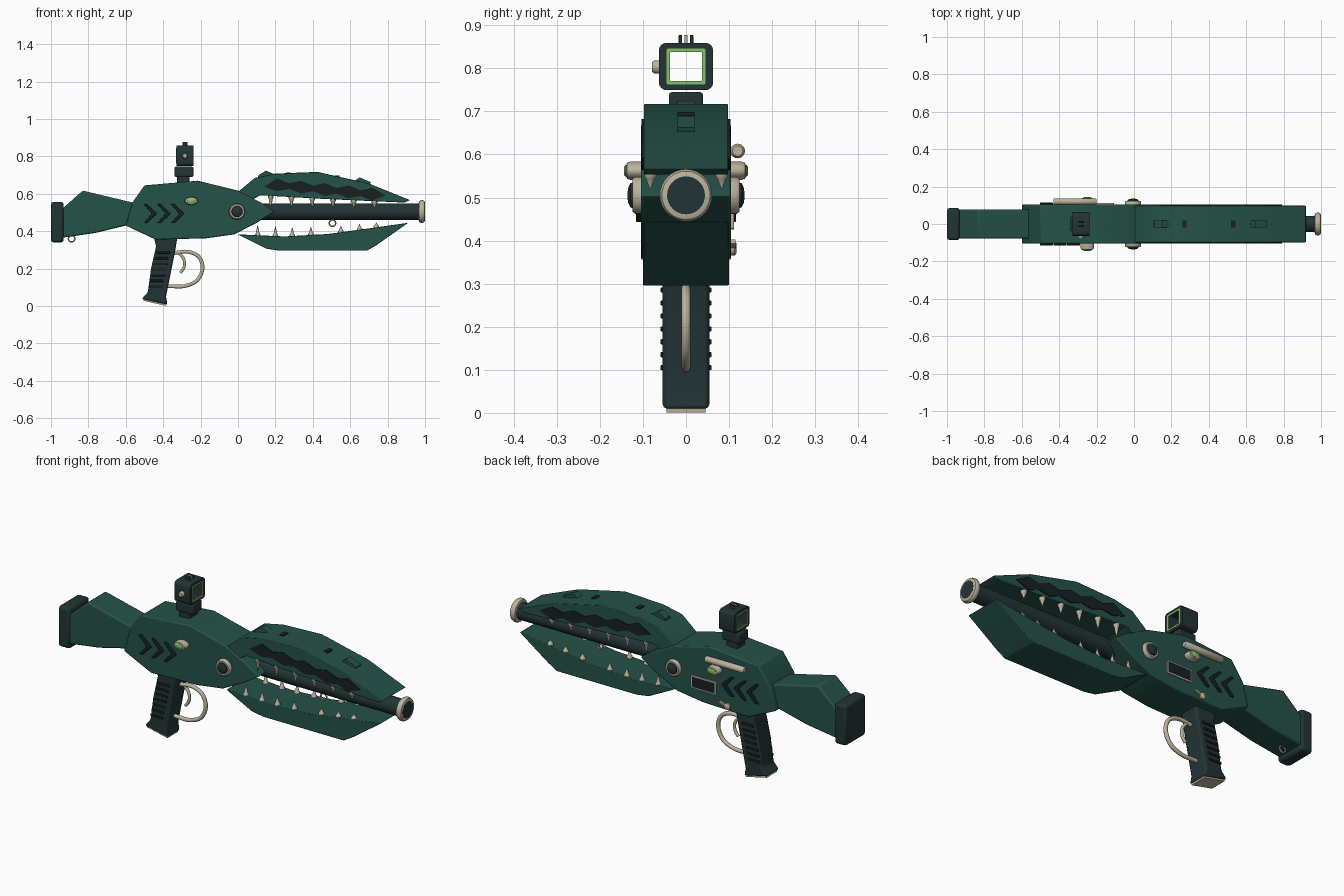
import bpy, bmesh, math
from mathutils import Vector, Matrix

if "Cube" in bpy.data.objects:
    bpy.data.objects.remove(bpy.data.objects["Cube"])


def material(name, rgb):
    m = bpy.data.materials.new(name)
    m.diffuse_color = (*rgb, 1)
    m.use_nodes = True
    m.node_tree.nodes["Principled BSDF"].inputs["Base Color"].default_value = m.diffuse_color
    return m


TEAL = material("deep teal", (0.018, 0.085, 0.066))
DARK = material("gunmetal", (0.016, 0.034, 0.036))
BLACK = material("near black", (0.009, 0.014, 0.016))
BONE = material("bone", (0.50, 0.45, 0.34))
GREEN = material("glow green", (0.22, 0.55, 0.13))


def finish(name, bm, mat, bevel=0.0, angle=30):
    bmesh.ops.recalc_face_normals(bm, faces=bm.faces)
    me = bpy.data.meshes.new(name)
    bm.to_mesh(me)
    bm.free()
    ob = bpy.data.objects.new(name, me)
    bpy.context.collection.objects.link(ob)
    me.materials.append(mat)
    if bevel:
        b = ob.modifiers.new("bevel", 'BEVEL')
        b.width, b.segments, b.limit_method = bevel, 2, 'ANGLE'
    for o in bpy.context.selected_objects:
        o.select_set(False)
    ob.select_set(True)
    bpy.context.view_layer.objects.active = ob
    bpy.ops.object.shade_smooth_by_angle(angle=math.radians(angle))
    return ob


def slab(name, pts, y0, y1, mat, bevel=0.0):
    """Side profile in x,z extruded between two y values."""
    bm = bmesh.new()
    a = [bm.verts.new((x, y0, z)) for x, z in pts]
    b = [bm.verts.new((x, y1, z)) for x, z in pts]
    bm.faces.new(a)
    bm.faces.new(b[::-1])
    for i in range(len(pts)):
        j = (i + 1) % len(pts)
        bm.faces.new((a[i], b[i], b[j], a[j]))
    return finish(name, bm, mat, bevel)


def box(name, x0, x1, y0, y1, z0, z1, mat, bevel=0.0):
    return slab(name, [(x0, z0), (x1, z0), (x1, z1), (x0, z1)], y0, y1, mat, bevel)


def lathe(name, prof, loc, axis, mat, n=32, squash=1.0):
    """Profile of (radius, height) turned round an axis; squash flattens it."""
    bm = bmesh.new()
    rings = [[bm.verts.new((r * math.cos(k * math.tau / n), r * squash * math.sin(k * math.tau / n), h))
              for k in range(n)] for r, h in prof]
    for a, b in zip(rings, rings[1:]):
        for k in range(n):
            bm.faces.new((a[k], a[(k + 1) % n], b[(k + 1) % n], b[k]))
    bm.faces.new(rings[0])
    bm.faces.new(rings[-1])
    rot = {'x': Matrix.Rotation(math.pi / 2, 4, 'Y'), '-y': Matrix.Rotation(math.pi / 2, 4, 'X'),
           'y': Matrix.Rotation(-math.pi / 2, 4, 'X'), 'z': Matrix.Identity(4),
           '-z': Matrix.Rotation(math.pi, 4, 'X')}[axis]
    bm.transform(Matrix.Translation(loc) @ rot)
    return finish(name, bm, mat, 0, 40)


def tube(name, pts, r, mat, cyclic=False):
    cu = bpy.data.curves.new(name, 'CURVE')
    cu.dimensions, cu.bevel_depth, cu.bevel_resolution = '3D', r, 3
    cu.resolution_u, cu.use_fill_caps = 6, True
    sp = cu.splines.new('BEZIER')
    sp.bezier_points.add(len(pts) - 1)
    for p, co in zip(sp.bezier_points, pts):
        p.co = co
        p.handle_left_type = p.handle_right_type = 'AUTO'
    sp.use_cyclic_u = cyclic
    cu.materials.append(mat)
    ob = bpy.data.objects.new(name, cu)
    bpy.context.collection.objects.link(ob)
    return ob


def loop(name, c, r, thick, mat):
    x, y, z = c
    tube(name, [(x + r * math.cos(a), y, z + r * math.sin(a)) for a in (0, 1.571, 3.142, 4.712)], thick, mat, True)


def round_rect(w, h, r):
    out = []
    for sx, sy, a0 in ((1, 1, 0), (-1, 1, 1), (-1, -1, 2), (1, -1, 3)):
        for k in range(5):
            a = (a0 + k / 4) * math.pi / 2
            out.append((sx * (w - r) + r * math.cos(a), sy * (h - r) + r * math.sin(a)))
    return out


def frame(name, outer, inner, d0, d1, place, mat):
    """Hollow rounded rectangle; place maps (u, v, depth) to a point."""
    bm = bmesh.new()
    rings = [[bm.verts.new(place(u, v, d)) for u, v in pts]
             for pts, d in ((outer, d0), (outer, d1), (inner, d1), (inner, d0))]
    n = len(outer)
    for i in range(4):
        a, b = rings[i], rings[(i + 1) % 4]
        for k in range(n):
            bm.faces.new((a[k], a[(k + 1) % n], b[(k + 1) % n], b[k]))
    return finish(name, bm, mat)


# Stock and butt pad
slab("stock", [(-0.94, 0.52), (-0.83, 0.617), (-0.55, 0.55), (-0.55, 0.43), (-0.60, 0.43),
               (-0.765, 0.39), (-0.94, 0.365)], -0.078, 0.078, TEAL, 0.008)
box("butt_pad", -1.0, -0.932, -0.086, 0.086, 0.34, 0.557, DARK, 0.014)
loop("rear_sling_loop", (-0.89, 0, 0.36), 0.017, 0.004, BONE)

# Main body and the two jaws
slab("body", [(-0.60, 0.43), (-0.565, 0.553), (-0.50, 0.645), (-0.215, 0.67), (0.0, 0.617), (0.12, 0.555),
              (0.195, 0.505), (0.10, 0.445), (-0.02, 0.383), (-0.17, 0.362), (-0.44, 0.355)],
     -0.105, 0.105, TEAL, 0.006)
slab("upper_jaw", [(0.0, 0.61), (0.09, 0.685), (0.20, 0.708), (0.425, 0.717), (0.70, 0.655), (0.92, 0.566),
                   (0.89, 0.553), (0.45, 0.573), (0.12, 0.592), (0.06, 0.56), (0.0, 0.56)],
     -0.098, 0.098, TEAL, 0.003)
slab("lower_jaw", [(0.0, 0.383), (0.15, 0.307), (0.22, 0.296), (0.69, 0.296), (0.74, 0.325), (0.91, 0.445),
                   (0.70, 0.415), (0.48, 0.385), (0.25, 0.372)], -0.1, 0.1, TEAL, 0.003)
slab("rear_jaw_fin", [(0.10, 0.67), (0.11, 0.70), (0.15, 0.724), (0.205, 0.70)], -0.02, 0.02, TEAL)
slab("front_jaw_fin", [(0.61, 0.66), (0.65, 0.688), (0.71, 0.662), (0.70, 0.64)], -0.02, 0.02, TEAL)
for x, z in ((0.27, 0.711), (0.53, 0.694)):
    box("jaw_vent", x - 0.012, x + 0.012, -0.02, 0.02, z - 0.01, z + 0.004, BLACK)

# Barrel and muzzle ring
lathe("barrel", [(0.044, 0.05), (0.044, 0.985)], (0, 0, 0.505), 'x', DARK)
lathe("muzzle_ring", [(0.046, -0.017), (0.056, -0.014), (0.061, -0.005), (0.061, 0.005), (0.056, 0.014), (0.046, 0.017)],
      (0.983, 0, 0.505), 'x', BONE)
lathe("bore", [(0.044, 0.995), (0.044, 1.0005)], (0, 0, 0.505), 'x', DARK)
loop("front_sling_loop", (0.505, 0, 0.443), 0.017, 0.004, BONE)

# Teeth on both sides of each jaw
for s in (-1, 1):
    for i in range(6):
        x = 0.175 + i * 0.111
        z = 0.588 - i * 0.006
        h = 0.064 - i * 0.005
        lathe("upper_tooth", [(0.015, -0.004), (0.015, 0.008), (0.011, 0.014), (0.007, h * 0.6), (0.001, h)],
              (x, s * 0.083, z), '-z', BONE, 12)
    for x, z in ((0.105, 0.376), (0.20, 0.374), (0.29, 0.374), (0.39, 0.38), (0.55, 0.394), (0.65, 0.407), (0.74, 0.42)):
        h = 0.06 - 0.045 * x
        lathe("lower_tooth", [(0.015, -0.006), (0.015, 0.006), (0.010, 0.012), (0.006, h * 0.6), (0.001, h)],
              (x, s * 0.083, z), 'z', BONE, 12)

# Side details, mirrored
for s in (-1, 1):
    out = '-y' if s < 0 else 'y'
    ya, yb = s * 0.095, s * 0.103
    # zigzag scale plate on the upper jaw
    top, bottom = [], []
    for i in range(5):
        x, z = 0.21 + i * 0.127, 0.648 - i * 0.0125
        top += [(x, z + 0.034), (x + 0.064, z + 0.008)]
        bottom += [(x, z - 0.034), (x + 0.064, z - 0.022)]
    slab("scale_plate", [(0.14, 0.638)] + top[:-1] + [(0.79, 0.592)] + bottom[:-1][::-1], ya, yb, BLACK)
    # gill chevrons
    for i in range(3):
        x = -0.505 + i * 0.073
        slab("gill_chevron", [(x, 0.545), (x + 0.018, 0.545), (x + 0.072, 0.494), (x + 0.018, 0.443), (x, 0.443),
                              (x + 0.045, 0.494)], s * 0.10, s * 0.116, BLACK, 0.003)
    # jaw pivot
    lathe("pivot_ring", [(0.043, 0.10), (0.043, 0.118), (0.038, 0.124), (0.031, 0.124)],
          (-0.005, 0, 0.505), out, BONE)
    lathe("pivot_dome", [(0.031, 0.12), (0.028, 0.129), (0.018, 0.134), (0.006, 0.136)],
          (-0.005, 0, 0.505), out, DARK)
    # eye
    lathe("eye_socket", [(0.036, 0.10), (0.036, 0.128), (0.031, 0.137), (0.022, 0.139)],
          (-0.25, 0, 0.562), out, BONE, 32, 0.6)
    lathe("eye_glow", [(0.023, 0.13), (0.022, 0.141), (0.014, 0.144)], (-0.25, 0, 0.562), out, GREEN, 24, 0.62)
    # grip ribs
    for i in range(7):
        z = 0.105 + i * 0.03
        x = -0.441 + (z - 0.10) * 0.22
        box("grip_rib", x - 0.036, x + 0.036, s * 0.05, s * 0.059, z - 0.006, z + 0.006, BLACK, 0.002)

# Charging handle, selector and blank name plate on the far side
lathe("charging_handle", [(0.012, -0.43), (0.017, -0.424), (0.017, -0.206), (0.012, -0.20)],
      (0, 0.12, 0.608), 'x', BONE, 20)
lathe("selector_hub", [(0.017, 0.10), (0.017, 0.113), (0.012, 0.117)], (-0.32, 0, 0.382), 'y', BONE, 20)
slab("selector_lever", [(-0.325, 0.375), (-0.318, 0.388), (-0.275, 0.402), (-0.272, 0.393)], 0.10, 0.115, BONE)
box("name_plate", -0.25, -0.11, 0.10, 0.109, 0.43, 0.49, BLACK)
frame("name_plate_frame", round_rect(0.074, 0.034, 0.006), round_rect(0.067, 0.027, 0.003), 0.10, 0.112,
      lambda u, v, d: (-0.18 + u, d, 0.46 + v), BONE)

# Grip with base plate
slab("grip", [(-0.45, 0.365), (-0.325, 0.365), (-0.335, 0.30), (-0.385, 0.05), (-0.377, 0.008), (-0.514, 0.038),
              (-0.482, 0.075), (-0.465, 0.20), (-0.438, 0.32)], -0.054, 0.054, DARK, 0.009)
slab("grip_base_plate", [(-0.383, 0.010), (-0.384, 0.001), (-0.506, 0.028), (-0.504, 0.037)], -0.045, 0.045, BONE)

# Trigger and guard
tube("trigger_guard", [(-0.35, 0, 0.283), (-0.25, 0, 0.286), (-0.198, 0, 0.245), (-0.205, 0, 0.155),
                       (-0.265, 0, 0.112), (-0.385, 0, 0.106)], 0.0105, BONE)
tube("trigger", [(-0.318, 0, 0.285), (-0.29, 0, 0.25), (-0.288, 0, 0.21), (-0.308, 0, 0.178)], 0.008, BONE)

# Reflex sight
box("sight_neck", -0.325, -0.26, -0.035, 0.035, 0.64, 0.70, DARK, 0.004)
box("sight_mount", -0.34, -0.238, -0.04, 0.04, 0.69, 0.745, DARK, 0.008)
at_sight = lambda u, v, d: (d, u, 0.804 + v)
frame("sight_housing", round_rect(0.063, 0.055, 0.018), round_rect(0.043, 0.040, 0.004), -0.33, -0.238, at_sight, DARK)
for x in (-0.331, -0.241):
    frame("sight_glow_frame", round_rect(0.045, 0.042, 0.004), round_rect(0.037, 0.034, 0.003), x, x + 0.004,
          at_sight, GREEN)
lathe("sight_knob", [(0.015, 0.06), (0.015, 0.074), (0.011, 0.079)], (-0.284, 0, 0.803), '-y', BONE, 20)
for y in (-0.013, 0.0, 0.013):
    box("sight_prong", -0.297, -0.271, y - 0.004, y + 0.004, 0.855, 0.877, BONE if y == 0 else DARK, 0.001)
